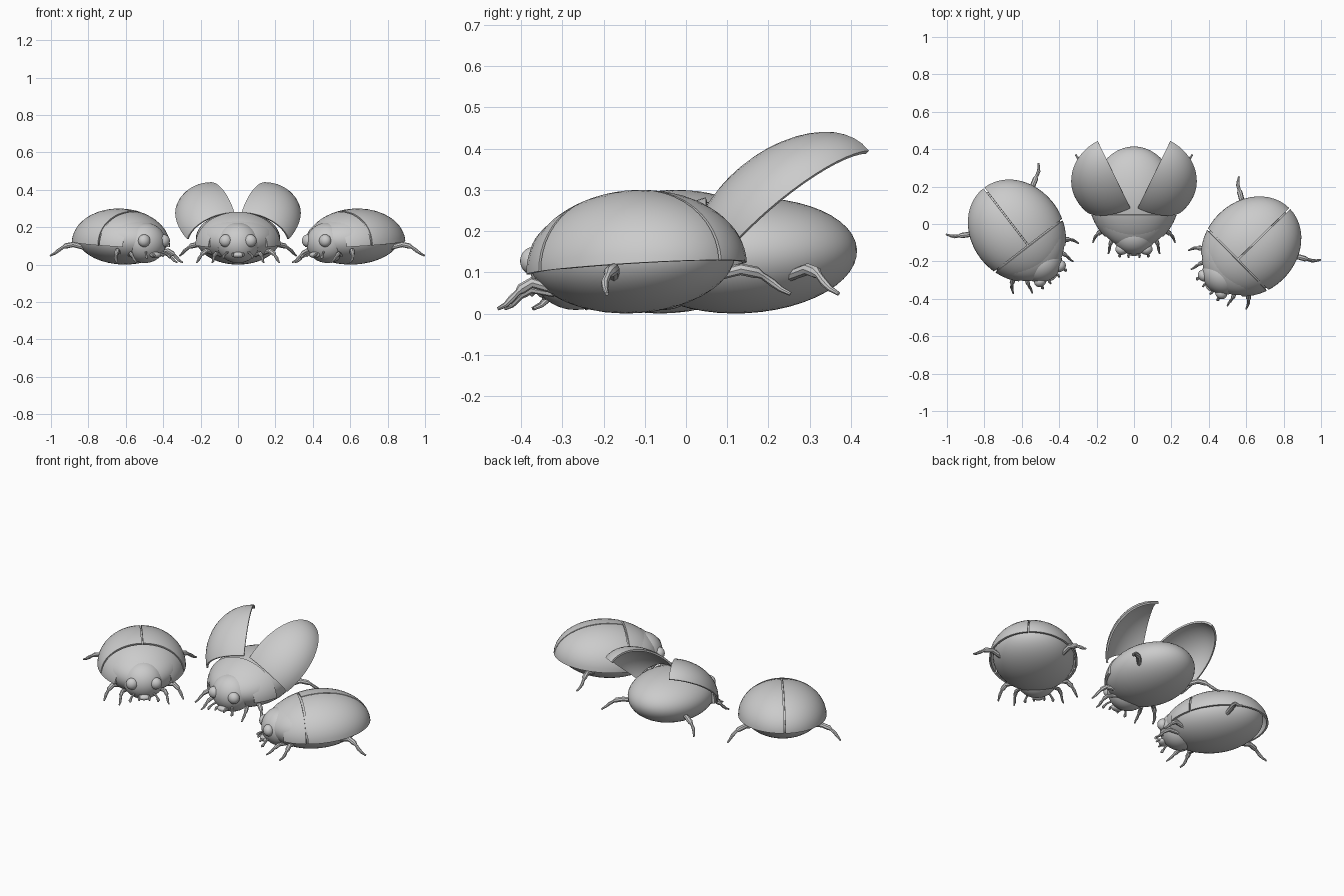
import bpy, bmesh
from math import radians
from mathutils import Matrix, Vector

if "Cube" in bpy.data.objects:
    bpy.data.objects.remove(bpy.data.objects["Cube"])

FLIP = Matrix.Scale(-1, 4, (1, 0, 0))


def place(name, mesh, matrix):
    """Bake a matrix into a mesh copy, link it and shade it."""
    me = mesh.copy()
    me.name = name
    me.transform(matrix)
    if matrix.determinant() < 0:
        me.flip_normals()
    ob = bpy.data.objects.new(name, me)
    bpy.context.collection.objects.link(ob)
    bpy.ops.object.select_all(action='DESELECT')
    bpy.context.view_layer.objects.active = ob
    ob.select_set(True)
    bpy.ops.object.shade_smooth_by_angle(angle=radians(40))
    return ob


def evaluated_mesh(ob):
    """Turn a temporary object with modifiers or bevel into a plain mesh."""
    bpy.context.collection.objects.link(ob)
    deps = bpy.context.evaluated_depsgraph_get()
    me = bpy.data.meshes.new_from_object(ob.evaluated_get(deps))
    bpy.data.objects.remove(ob)
    return me


def ellipsoid(centre, radii, tilt=0, cuts=(), thick=0, seg=48):
    """Ellipsoid with poles on y; each cut keeps the side its normal points away from."""
    bm = bmesh.new()
    bmesh.ops.create_uvsphere(bm, u_segments=seg, v_segments=seg // 2, radius=1)
    c = Vector(centre)
    m = (Matrix.Translation(c) @ Matrix.Rotation(radians(tilt), 4, 'X')
         @ Matrix.Diagonal((*radii, 1)) @ Matrix.Rotation(radians(90), 4, 'X'))
    bmesh.ops.transform(bm, matrix=m, verts=bm.verts)
    for co, no in cuts:
        bmesh.ops.bisect_plane(bm, geom=bm.verts[:] + bm.edges[:] + bm.faces[:],
                               plane_co=co, plane_no=no, clear_outer=True)
    bmesh.ops.recalc_face_normals(bm, faces=bm.faces) if not cuts else None
    me = bpy.data.meshes.new("part")
    bm.to_mesh(me)
    bm.free()
    if not thick:
        return me
    ob = bpy.data.objects.new("temp", me)
    mod = ob.modifiers.new("shell", 'SOLIDIFY')
    mod.thickness, mod.offset = thick, -1
    return evaluated_mesh(ob)


def tube(points, radius):
    """Tapering tube; each point is x, y, z, relative radius."""
    cu = bpy.data.curves.new("path", 'CURVE')
    cu.dimensions = '3D'
    cu.bevel_depth, cu.bevel_resolution, cu.use_fill_caps = radius, 2, True
    sp = cu.splines.new('POLY')
    sp.points.add(len(points) - 1)
    for p, (x, y, z, r) in zip(sp.points, points):
        p.co, p.radius = (x, y, z, 1), r
    return evaluated_mesh(bpy.data.objects.new("temp", cu))


# shell: one tilted ellipsoid split into pronotum and wing cases
shell_c, shell_r, tilt = (0, 0.155, 0.11), (0.245, 0.29, 0.19), 4
rim = (shell_c, (0, 0.07, -1))
elytron = ellipsoid(shell_c, shell_r, tilt,
                    [rim, ((0.004, 0, 0), (-1, 0, 0)), ((0, 0.058, 0), (0, -1, 0))], 0.011)
pronotum = ellipsoid(shell_c, shell_r, tilt,
                     [rim, ((0, 0.048, 0), (0, 1, 0)), ((0, -0.066, 0), (0, -1, 0))], 0.014)

# body, head and face
abdomen = ellipsoid((0, 0.14, 0.141), (0.225, 0.275, 0.14), 3)
head = ellipsoid((0, -0.055, 0.117), (0.115, 0.108, 0.108))
eye = ellipsoid((0.066, -0.135, 0.128), (0.034, 0.03, 0.034), seg=24)
mouth = ellipsoid((0, -0.15, 0.052), (0.035, 0.022, 0.016), seg=20)

# limbs
limbs = {
    "hind_leg": tube([(0.14, 0.22, 0.08, 1), (0.215, 0.295, 0.108, 1.2), (0.25, 0.315, 0.1, 1.2),
                      (0.262, 0.322, 0.093, 0.7), (0.285, 0.335, 0.075, 0.8),
                      (0.298, 0.35, 0.06, 0.6), (0.312, 0.37, 0.048, 0.4)], 0.012),
    "middle_leg": tube([(0.13, 0.0, 0.06, 1), (0.17, -0.035, 0.075, 1.2), (0.19, -0.05, 0.06, 1.2),
                        (0.196, -0.056, 0.052, 0.7), (0.207, -0.068, 0.035, 0.8),
                        (0.213, -0.08, 0.022, 0.6), (0.22, -0.1, 0.012, 0.4)], 0.011),
    "front_leg": tube([(0.09, -0.04, 0.05, 1), (0.118, -0.085, 0.06, 1.1), (0.126, -0.105, 0.05, 1.1),
                       (0.128, -0.115, 0.042, 0.7), (0.131, -0.13, 0.03, 0.8),
                       (0.132, -0.142, 0.02, 0.6), (0.138, -0.16, 0.012, 0.4)], 0.01),
    "antenna": tube([(0.05, -0.13, 0.07, 0.8), (0.066, -0.15, 0.06, 0.8), (0.074, -0.162, 0.05, 0.9),
                     (0.078, -0.17, 0.042, 1.3), (0.076, -0.177, 0.036, 0.7)], 0.007),
    "palp": tube([(0.024, -0.148, 0.06, 0.8), (0.03, -0.168, 0.055, 1),
                  (0.028, -0.18, 0.045, 0.7)], 0.007),
}

# raised wing case: pitched up and swung outward about its front top corner
hinge = Vector((0.004, 0.058, 0.297))
raised = (Matrix.Translation(hinge + Vector((0.012, 0.02, -0.008)))
          @ Matrix.Rotation(radians(-26), 4, 'Z') @ Matrix.Rotation(radians(38), 4, 'X')
          @ Matrix.Translation(-hinge))

# three beetles: name, position of the pronotum seam, heading, wings raised
for bug, (x, y), turn, is_open in [("left", (-0.565, -0.115), 37.6, False),
                                   ("middle", (0, 0.055), 0, True),
                                   ("right", (0.555, -0.19), -45.5, False)]:
    base = (Matrix.Translation((x, y, 0)) @ Matrix.Rotation(radians(turn), 4, 'Z')
            @ Matrix.Translation((0, -0.055, 0)))
    for part, me in [("abdomen", abdomen), ("pronotum", pronotum), ("head", head), ("mouth", mouth)]:
        place(f"{bug}_beetle_{part}", me, base)
    for side, mirror in [("a", Matrix()), ("b", FLIP)]:
        m = base @ mirror
        place(f"{bug}_beetle_wing_case_{side}", elytron, m @ raised if is_open else m)
        place(f"{bug}_beetle_eye_{side}", eye, m)
        for part, me in limbs.items():
            place(f"{bug}_beetle_{part}_{side}", me, m)
